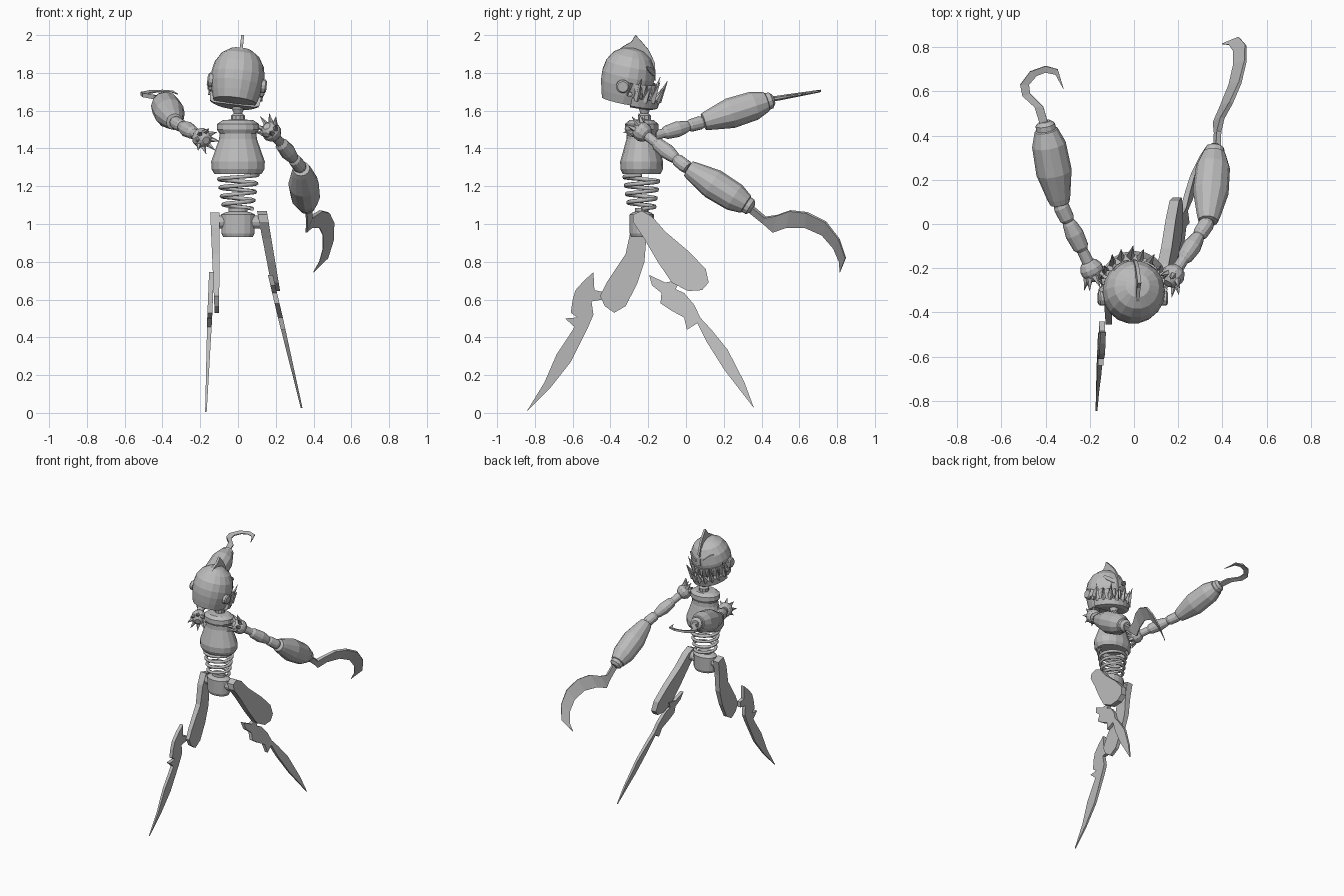
import bpy, bmesh
from math import sin, cos, pi, radians
from mathutils import Vector, Matrix, Euler

cube = bpy.data.objects.get("Cube")
if cube:
    bpy.data.objects.remove(cube)

grey = bpy.data.materials.new("plain grey metal")
grey.use_nodes = True
grey.diffuse_color = (0.5, 0.5, 0.5, 1)
grey.node_tree.nodes["Principled BSDF"].inputs["Base Color"].default_value = grey.diffuse_color


def finish(name, bm, matrix=Matrix()):
    bmesh.ops.recalc_face_normals(bm, faces=bm.faces)
    mesh = bpy.data.meshes.new(name)
    bm.to_mesh(mesh)
    bm.free()
    mesh.materials.append(grey)
    obj = bpy.data.objects.new(name, mesh)
    obj.matrix_world = matrix
    bpy.context.collection.objects.link(obj)
    return obj


def bridge(bm, rings):
    """Skin closed rings of vertices and cap both ends."""
    for a, b in zip(rings, rings[1:]):
        n = len(a)
        for i in range(n):
            j = (i + 1) % n
            bm.faces.new((a[i], a[j], b[j], b[i]))
    bm.faces.new(rings[0])
    bm.faces.new(rings[-1])


def lathe(name, profile, matrix=Matrix(), sides=16, squash=1):
    """Turn (radius, height) pairs round z."""
    bm = bmesh.new()
    rings = []
    for r, z in profile:
        r = max(r, 0.001)
        rings.append([bm.verts.new((r * cos(2 * pi * i / sides),
                                    r * squash * sin(2 * pi * i / sides), z))
                      for i in range(sides)])
    bridge(bm, rings)
    return finish(name, bm, matrix)


def along(start, end):
    """Matrix placing local z on the line from start to end."""
    d = Vector(end) - Vector(start)
    return Matrix.Translation(start) @ d.to_track_quat("Z", "Y").to_matrix().to_4x4()


def limb(name, start, end, profile, sides=12):
    length = (Vector(end) - Vector(start)).length
    return lathe(name, [(r, t * length) for t, r in profile], along(start, end), sides)


def spike(name, start, end, radius, matrix=Matrix(), sides=5):
    lathe(name, [(radius, 0), (0, (Vector(end) - Vector(start)).length)],
          matrix @ along(start, end), sides)


def slab(name, outline, x_at, half, matrix=Matrix()):
    """Thick plate from a (y, z) outline; x_at and half give x and half thickness by z."""
    bm = bmesh.new()
    bridge(bm, [[bm.verts.new((x_at(z) + s * half(z), y, z)) for y, z in outline]
                for s in (-1, 1)])
    return finish(name, bm, matrix)


def hook(name, outer, inner, thickness):
    """Flat curved blade between two rails, narrowing to a point."""
    bm = bmesh.new()
    rings = []
    n = len(outer)
    for k in range(n):
        o, i = Vector(outer[k]), Vector(inner[k])
        a, b = max(k - 1, 0), min(k + 1, n - 1)
        run = Vector(outer[b]) - Vector(outer[a])
        side = run.cross(Vector(outer[min(k, n - 2)]) - Vector(inner[min(k, n - 2)])).normalized()
        side *= thickness * (1 - 0.8 * k / (n - 1))
        rings.append([bm.verts.new(p) for p in (o + side, i + side * 0.4, i - side * 0.4, o - side)])
    bridge(bm, rings)
    return finish(name, bm)


# Torso, neck and pelvis
body = Matrix.Translation((0, -0.235, 0))
lathe("torso", [(0, 1.3), (.11, 1.3), (.125, 1.265), (.14, 1.29), (.142, 1.33), (.1, 1.45),
                (.098, 1.48), (.112, 1.5), (.11, 1.53), (.08, 1.55), (0, 1.555)], body, 16, 0.8)
lathe("neck", [(.036, 1.54), (.036, 1.575), (.022, 1.585), (.032, 1.61), (.022, 1.64), (0, 1.67)],
      Matrix.Translation((0, -0.22, 0)), 10)
lathe("pelvis", [(.078, .93), (.088, .95), (.09, 1.05), (.07, 1.06), (.05, 1.065), (.05, 1.085),
                 (0, 1.085)], body, 16, 0.72)
limb("hip_axle", (-.12, -.235, 1.01), (.13, -.235, 1.01), [(0, .035), (1, .035)])

# Spring waist
curve = bpy.data.curves.new("waist_spring", "CURVE")
curve.dimensions = "3D"
curve.bevel_depth = 0.011
curve.bevel_resolution = 1
turns, steps = 4, 72
line = curve.splines.new("POLY")
line.points.add(steps)
for i, p in enumerate(line.points):
    t = i / steps
    a = 2 * pi * turns * t
    r = 0.075 + 0.03 * t
    p.co = (r * cos(a), r * 0.9 * sin(a) - 0.235, 1.08 + 0.18 * t, 1)
curve.materials.append(grey)
bpy.context.collection.objects.link(bpy.data.objects.new("waist_spring", curve))

# Head, tilted forward and to one side
head = Matrix.Translation((0, -.305, 1.79)) @ Euler((-0.2, 0.12, 0)).to_matrix().to_4x4()
lathe("skull", [(0, -.15), (.115, -.145), (.128, -.1), (.139, -.05), (.142, 0), (.132, .055),
                (.102, .105), (.055, .137), (0, .147)], head, 18)
slab("head_fin", [(-.1, .09), (-.06, .14), (-.02, .175), (-.005, .215), (.03, .19), (.08, .15),
                  (.125, .09), (.148, .0), (.12, .0)], lambda z: 0, lambda z: .008, head)
for s in (-1, 1):
    ear = head @ Matrix.Translation((s * .13, -.02, -.05)) @ Matrix.Rotation(s * pi / 2, 4, "Y")
    lathe("ear_disc", [(.036, 0), (.036, .02), (.028, .028), (0, .028)], ear, 12)
    lathe("jaw_hinge", [(.014, 0), (.014, .014), (0, .02)],
          ear @ Matrix.Translation((s * .035, .045, 0)), 8)
    # Almond eye plate, slanting down to the nose
    bm = bmesh.new()
    rim = []
    for i in range(10):
        a = 2 * pi * i / 10
        az = radians(30 + 20 * cos(a))
        z = 0.05 + 0.02 * cos(a) + 0.016 * sin(a)
        r = 0.142 - 0.18 * max(z, 0) ** 1.0
        rim.append((r, az, z))
    bridge(bm, [[bm.verts.new((s * (r + d) * sin(az), (r + d) * cos(az), z)) for r, az, z in rim]
                for d in (-.002, .006)])
    finish("eye_plate", bm, head)

# Upper teeth lie on the skull, lower teeth stand on the jutting jaw
for i in range(-5, 6):
    a = radians(i * 17)
    spike("upper_tooth", (.14 * sin(a), .14 * cos(a), -.025),
          (.15 * sin(a), .155 * cos(a), -.095), .019, head, 4)
bm = bmesh.new()
arc = [radians(-90 + 15 * i) for i in range(13)]
bridge(bm, [[bm.verts.new((r * sin(a), .04 + (r + .015) * cos(a), z)) for a in arc]
            for r, z in ((.11, -.155), (.132, -.145), (.138, -.1))])
finish("lower_jaw", bm, head)
for i in range(-4, 5):
    a = radians(i * 20)
    lift = .01 if i % 2 == 0 else -.025
    spike("lower_tooth", (.127 * sin(a), .04 + .14 * cos(a), -.11),
          (.15 * sin(a), .04 + .17 * cos(a), lift), .02, head, 4)

# Arms with spiked shoulders
upper_profile = [(0, .028), (.3, .025), (.35, .036), (.55, .042), (.7, .032), (.74, .026),
                 (.78, .034), (.95, .036), (1, .03)]
fore_profile = [(0, .03), (.01, .045), (.08, .053), (.4, .081), (.75, .077), (.93, .053),
                (.94, .046), (1, .044), (1.04, .025)]
arms = {"right": ((-.19, -.21, 1.455), (-.335, .09, 1.54), (-.402, .45, 1.655)),
        "left": ((.175, -.235, 1.49), (.335, .01, 1.295), (.365, .34, 1.09))}
for side, (shoulder, elbow, wrist) in arms.items():
    joint = along(shoulder, elbow)
    lathe(side + "_shoulder", [(.02, -.05), (.04, -.035), (.052, -.005), (.052, .015), (.04, .038),
                               (.02, .05)], joint, 12)
    for i in range(8):
        a = 2 * pi * i / 8
        spike(side + "_shoulder_spike", (.035 * cos(a), .035 * sin(a), -.02),
              (.07 * cos(a), .07 * sin(a), -.068), .017, joint)
    limb(side + "_upper_arm", shoulder, elbow, upper_profile)
    limb(side + "_forearm", elbow, wrist, fore_profile)


def tilt(points):
    return [(x, y, 1.66 + 0.17 * (y - 0.45)) for x, y in points]


hook("right_hook",
     tilt([(-.425, .45), (-.45, .53), (-.505, .58), (-.515, .63), (-.47, .69), (-.4, .715),
           (-.345, .7), (-.318, .61)]),
     tilt([(-.39, .46), (-.41, .53), (-.47, .59), (-.475, .63), (-.44, .67), (-.4, .685),
           (-.355, .675), (-.319, .609)]), .014)
hook("left_hook",
     [(.38, .33, 1.11), (.385, .42, 1.035), (.4, .48, 1.045), (.44, .55, 1.07), (.48, .64, 1.06),
      (.505, .74, 1.01), (.505, .81, .92), (.475, .845, .82), (.4, .815, .745)],
     [(.36, .31, 1.08), (.365, .41, 1.0), (.36, .46, .955), (.39, .53, .98), (.43, .63, .98),
      (.45, .72, .94), (.45, .78, .87), (.43, .81, .8), (.399, .814, .746)], .013)

# Thighs
slab("right_thigh", [(-.25, 1.06), (-.29, .98), (-.32, .84), (-.42, .69), (-.455, .62),
                     (-.43, .565), (-.38, .53), (-.32, .565), (-.26, .68), (-.22, .8),
                     (-.21, .93), (-.19, 1.04)],
     lambda z: -.112 - .02 * (z - .54), lambda z: .012 + .024 * (z - .53))
slab("left_thigh", [(-.28, 1.01), (-.28, 1.05), (-.235, 1.07), (-.18, 1.04), (-.11, .96),
                    (.02, .85), (.105, .76), (.12, .69), (.085, .65), (.01, .645),
                    (-.075, .69), (-.15, .8), (-.22, .92)],
     lambda z: .202 - .18 * (z - .65), lambda z: .02 + .014 * (z - .65))

# Barbed blade shins
slab("right_shin_blade", [(-.49, .745), (-.485, .65), (-.44, .64), (-.44, .6), (-.5, .59),
                          (-.49, .52), (-.52, .45), (-.61, .27), (-.72, .13), (-.845, .005),
                          (-.75, .16), (-.685, .31), (-.625, .4), (-.59, .455), (-.64, .5),
                          (-.575, .505), (-.61, .53), (-.6, .6), (-.585, .65), (-.54, .7)],
     lambda z: -.17 + .04 * z, lambda z: .004 + .018 * min(z, .5))
slab("left_shin_blade", [(-.195, .73), (-.18, .675), (-.13, .635), (-.135, .58), (-.075, .54),
                         (-.01, .505), (.005, .44), (.06, .475), (.11, .375), (.205, .225),
                         (.36, .025), (.31, .16), (.22, .335), (.135, .44), (.075, .505),
                         (.045, .57), (-.01, .635), (-.055, .655), (-.03, .705), (-.11, .69)],
     lambda z: .343 - .235 * z, lambda z: .004 + .018 * min(z, .5))
